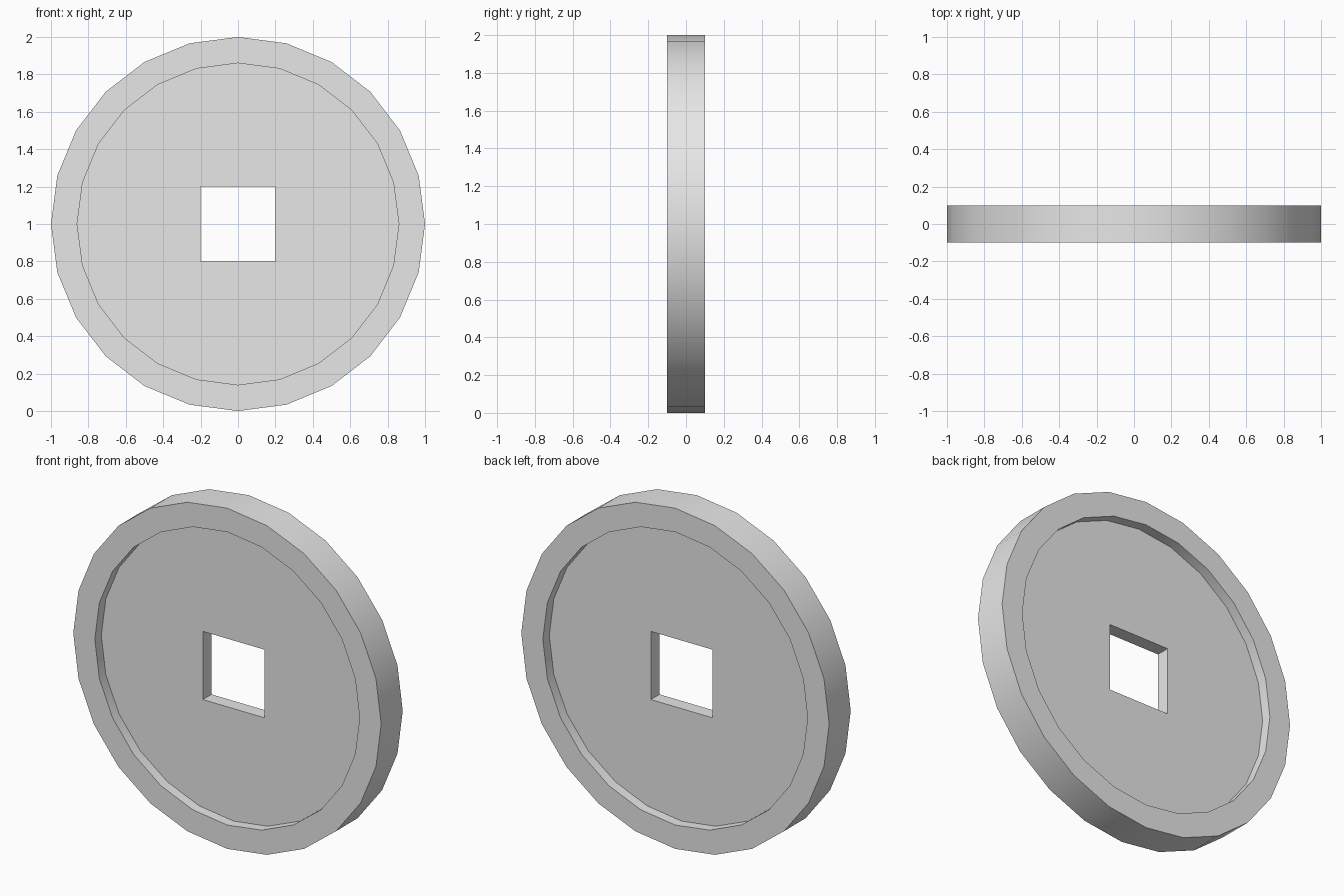
import bpy
from math import radians

RADIUS, THICKNESS = 1.0, 0.2
RECESS_RADIUS, RECESS_DEPTH = 0.86, 0.06
HOLE = 0.4
SIDES = 24

if "Cube" in bpy.data.objects:
    bpy.data.objects.remove(bpy.data.objects["Cube"], do_unlink=True)


def disc(name, radius, depth, y=0.0):
    """Upright disc with its axis along y."""
    bpy.ops.mesh.primitive_cylinder_add(vertices=SIDES, radius=radius, depth=depth,
                                        location=(0, y, RADIUS),
                                        rotation=(radians(90), 0, 0))
    obj = bpy.context.object
    obj.name = name
    return obj


def cut(target, cutter):
    """Subtract the cutter from the target, then discard it."""
    cutter.hide_render = True
    mod = target.modifiers.new("cut", 'BOOLEAN')
    mod.operation = 'DIFFERENCE'
    mod.solver = 'EXACT'
    mod.object = cutter
    bpy.context.view_layer.objects.active = target
    bpy.ops.object.modifier_apply(modifier=mod.name)
    bpy.data.objects.remove(cutter, do_unlink=True)


# Disc body
coin = disc("holed_disc", RADIUS, THICKNESS)

# Round recess on the front and the back, leaving a raised rim
for side in (-1, 1):
    cut(coin, disc("recess_cutter", RECESS_RADIUS, 2 * RECESS_DEPTH,
                   side * THICKNESS / 2))

# Square hole through the middle
bpy.ops.mesh.primitive_cube_add(size=HOLE, location=(0, 0, RADIUS))
cut(coin, bpy.context.object)

# Plain grey material
grey = bpy.data.materials.new("light_grey")
grey.use_nodes = True
grey.diffuse_color = (0.8, 0.8, 0.8, 1)
grey.node_tree.nodes["Principled BSDF"].inputs["Base Color"].default_value = (0.8, 0.8, 0.8, 1)
coin.data.materials.clear()
coin.data.materials.append(grey)

# Smooth round walls, sharp rims
bpy.ops.object.select_all(action='DESELECT')
coin.select_set(True)
bpy.context.view_layer.objects.active = coin
bpy.ops.object.shade_smooth_by_angle(angle=radians(30))
